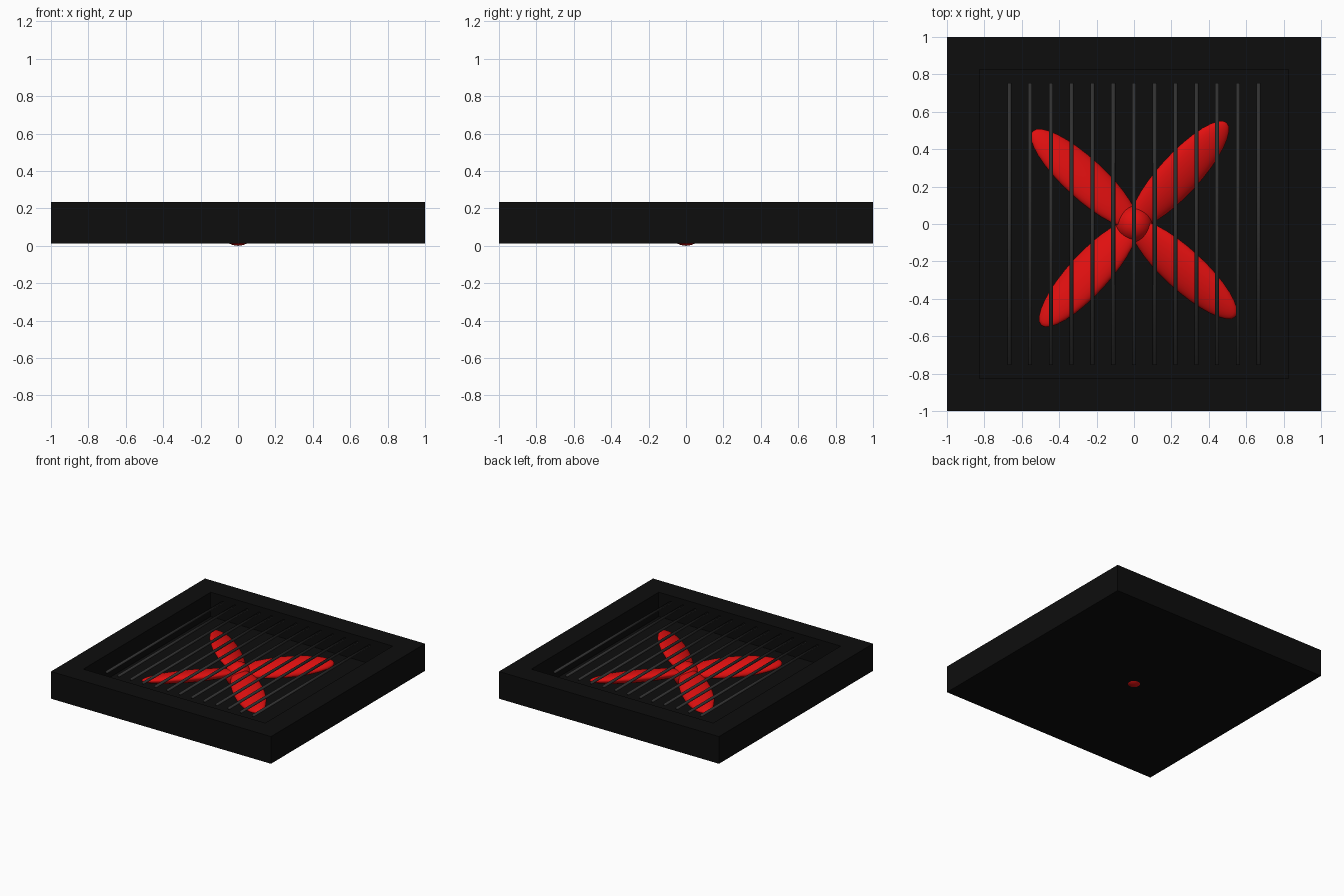
import bpy, bmesh, math
from mathutils import Matrix, Vector

if "Cube" in bpy.data.objects:
    bpy.data.objects.remove(bpy.data.objects["Cube"])

Z0, Z1, FLOOR = 0.012, 0.235, 0.035   # case bottom, top and recess floor
HALF = 0.755                          # half width of the square opening


def material(name, rgb):
    m = bpy.data.materials.new(name)
    m.diffuse_color = (*rgb, 1)
    m.use_nodes = True
    m.node_tree.nodes["Principled BSDF"].inputs["Base Color"].default_value = m.diffuse_color
    return m


BLACK = material("case black", (0.004, 0.004, 0.004))
GREY = material("bar grey", (0.03, 0.03, 0.03))
RED = material("blade red", (0.76, 0.005, 0.005))


def finish(name, bm, mat, smooth=False):
    me = bpy.data.meshes.new(name)
    bm.to_mesh(me)
    bm.free()
    me.materials.append(mat)
    for p in me.polygons:
        p.use_smooth = smooth
    ob = bpy.data.objects.new(name, me)
    bpy.context.collection.objects.link(ob)
    return ob


# Case: square box with a deep square recess in the top
bm = bmesh.new()
bmesh.ops.create_cube(bm, size=1, matrix=Matrix.Translation((0, 0, (Z0 + Z1) / 2))
                      @ Matrix.Diagonal((2, 2, Z1 - Z0, 1)))
bm.normal_update()
top = max(bm.faces, key=lambda f: f.calc_center_median().z)
bmesh.ops.inset_region(bm, faces=[top], thickness=1 - HALF)
inner = bmesh.ops.extrude_face_region(bm, geom=[top])
verts = [v for v in inner["geom"] if isinstance(v, bmesh.types.BMVert)]
bmesh.ops.translate(bm, verts=verts, vec=Vector((0, 0, FLOOR - Z1)))
if top.is_valid:
    bmesh.ops.delete(bm, geom=[top], context='FACES_ONLY')
bmesh.ops.recalc_face_normals(bm, faces=bm.faces)
finish("case", bm, BLACK)

# Grille: thirteen thin round bars across the opening
for i in range(-6, 7):
    bm = bmesh.new()
    bmesh.ops.create_cone(bm, cap_ends=True, segments=16, radius1=0.011, radius2=0.011,
                          depth=2 * HALF,
                          matrix=Matrix.Translation((i / 9, 0, Z1 - 0.011))
                          @ Matrix.Rotation(math.pi / 2, 4, 'X'))
    finish(f"grille_bar_{i + 7}", bm, GREY, True)

# Blades: four stretched, slightly pitched ellipsoids
for k in range(4):
    bm = bmesh.new()
    bmesh.ops.create_uvsphere(bm, u_segments=32, v_segments=20, radius=1,
                              matrix=Matrix.Rotation(math.radians(47.5 + 90 * k), 4, 'Z')
                              @ Matrix.Translation((0.36, 0, 0.12))
                              @ Matrix.Rotation(math.radians(15), 4, 'X')
                              @ Matrix.Diagonal((0.375, 0.112, 0.045, 1)))
    finish(f"blade_{k + 1}", bm, RED, True)

# Hub: ball in the middle, just poking through the back
bm = bmesh.new()
bmesh.ops.create_uvsphere(bm, u_segments=32, v_segments=20, radius=0.098,
                          matrix=Matrix.Translation((0, 0, 0.098)))
finish("hub", bm, RED, True)
